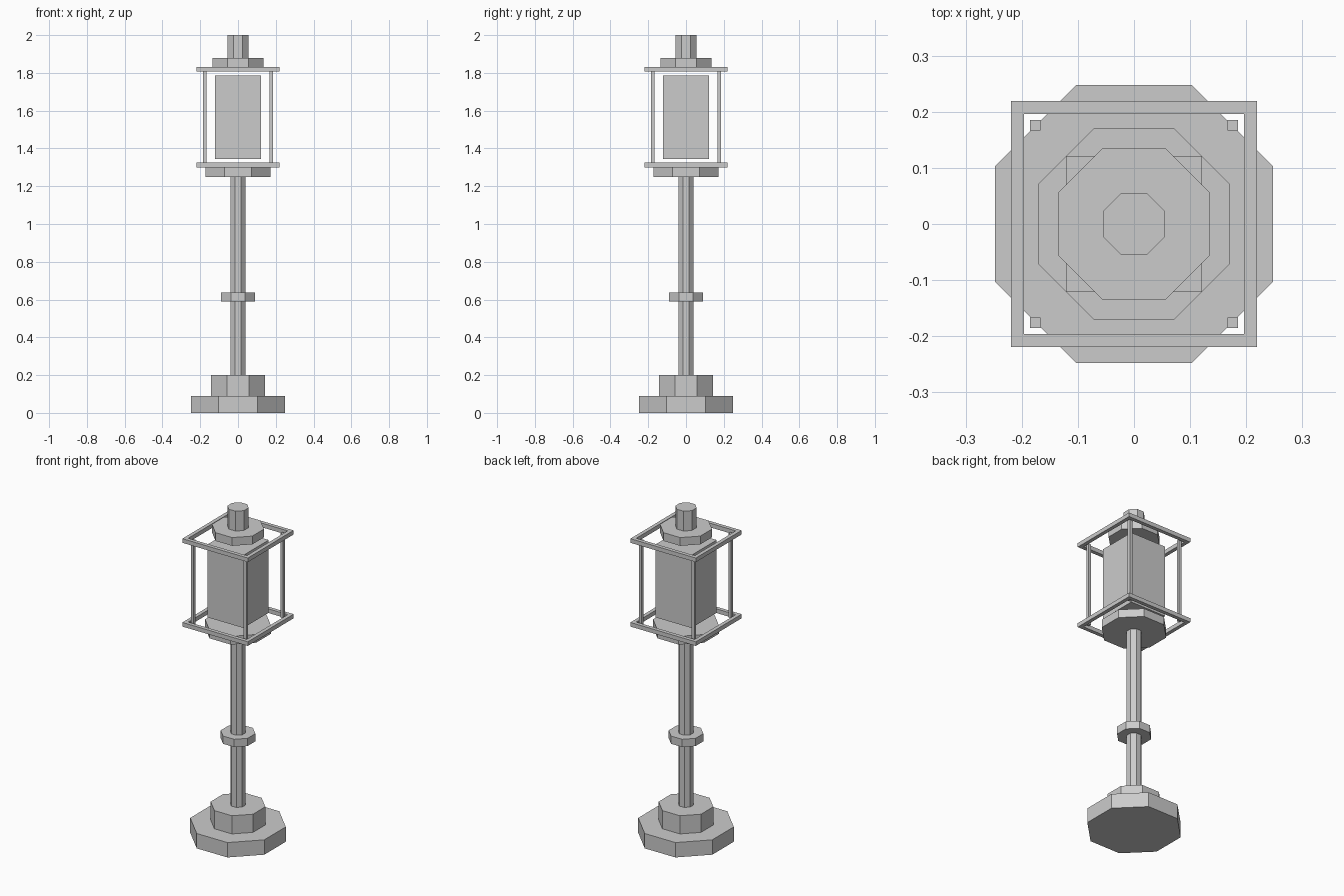
import bpy, bmesh, math
from mathutils import Matrix, Vector

if "Cube" in bpy.data.objects:
    bpy.data.objects.remove(bpy.data.objects["Cube"])


def finish(name, bm):
    bmesh.ops.recalc_face_normals(bm, faces=bm.faces)
    mesh = bpy.data.meshes.new(name)
    bm.to_mesh(mesh)
    bm.free()
    ob = bpy.data.objects.new(name, mesh)
    bpy.context.collection.objects.link(ob)
    return ob


def octagon(name, half_width, z0, z1):
    bm = bmesh.new()
    r = half_width / math.cos(math.pi / 8)
    m = Matrix.Translation((0, 0, (z0 + z1) / 2)) @ Matrix.Rotation(math.pi / 8, 4, 'Z')
    bmesh.ops.create_cone(bm, cap_ends=True, segments=8, radius1=r, radius2=r,
                          depth=z1 - z0, matrix=m)
    return finish(name, bm)


def box(name, x, y, half, z0, z1):
    bm = bmesh.new()
    m = Matrix.Translation((x, y, (z0 + z1) / 2)) @ Matrix.Diagonal((2 * half, 2 * half, z1 - z0, 1))
    bmesh.ops.create_cube(bm, size=1, matrix=m)
    return finish(name, bm)


def square_frame(name, outer, inner, z0, z1):
    bm = bmesh.new()
    corners = [(-1, -1), (1, -1), (1, 1), (-1, 1)]
    out, inn = ([bm.verts.new((sx * h, sy * h, z0)) for sx, sy in corners]
                for h in (outer, inner))
    for i in range(4):
        j = (i + 1) % 4
        bm.faces.new((out[i], out[j], inn[j], inn[i]))
    ext = bmesh.ops.extrude_face_region(bm, geom=bm.faces[:], use_keep_orig=True)
    top = [g for g in ext['geom'] if isinstance(g, bmesh.types.BMVert)]
    bmesh.ops.translate(bm, verts=top, vec=Vector((0, 0, z1 - z0)))
    return finish(name, bm)


# Stepped base, pole and ring
octagon("base", 0.248, 0, 0.09)
octagon("base_step", 0.142, 0.09, 0.20)
octagon("pole", 0.04, 0.20, 1.25)
octagon("pole_ring", 0.09, 0.59, 0.637)

# Lantern
octagon("lantern_collar", 0.171, 1.25, 1.30)
square_frame("lower_frame", 0.219, 0.196, 1.30, 1.325)
box("lamp_glass", 0, 0, 0.121, 1.345, 1.785)
for sx in (-1, 1):
    for sy in (-1, 1):
        box("corner_post", sx * 0.176, sy * 0.176, 0.009, 1.31, 1.82)
square_frame("upper_frame", 0.219, 0.196, 1.807, 1.832)

# Cap and finial
octagon("cap", 0.135, 1.83, 1.88)
octagon("finial", 0.055, 1.88, 2.0)
